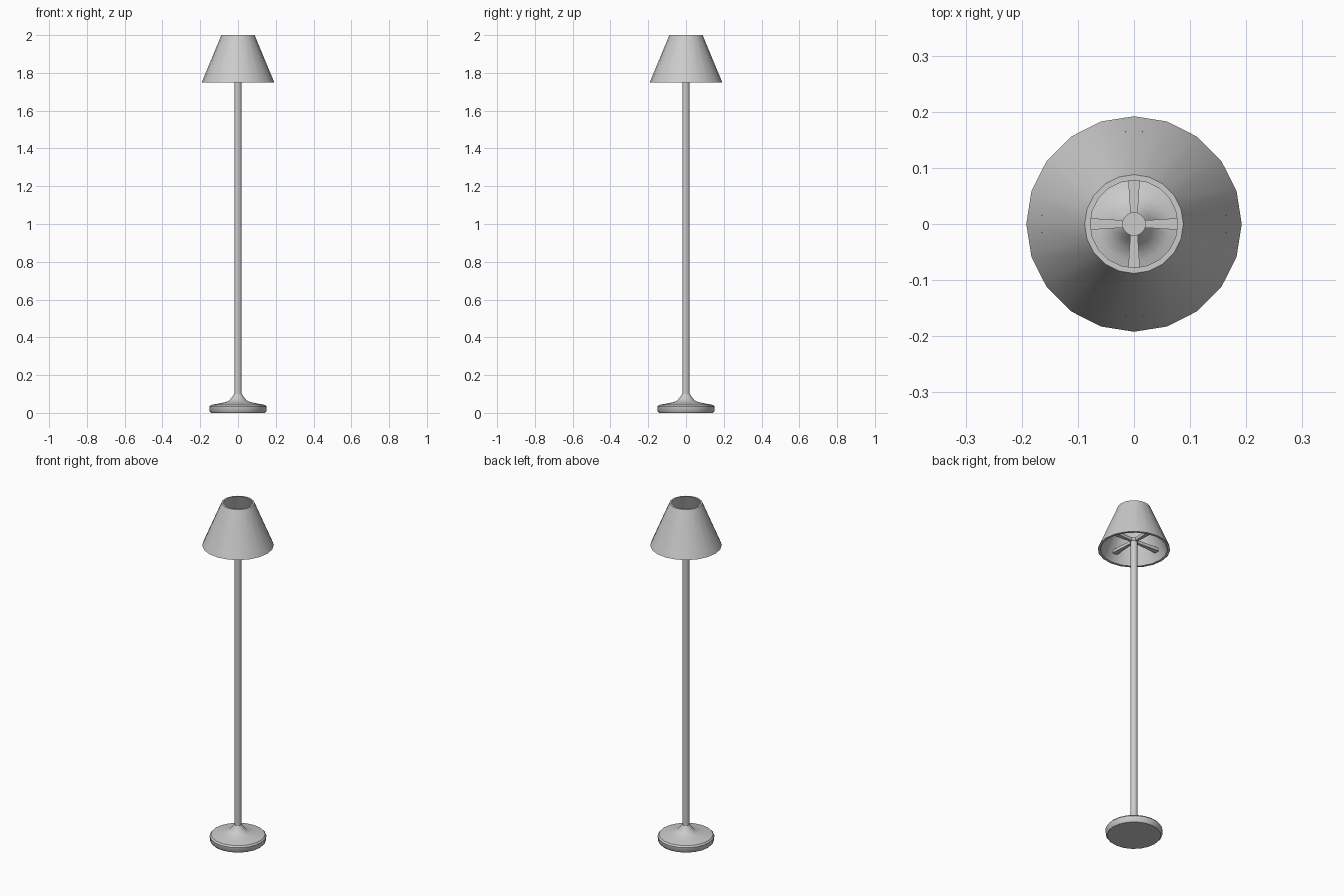
import bpy, bmesh, math

if "Cube" in bpy.data.objects:
    bpy.data.objects.remove(bpy.data.objects["Cube"])

SIDES = 20


def finish(name, bm, smooth=True):
    bmesh.ops.remove_doubles(bm, verts=bm.verts, dist=1e-5)
    bmesh.ops.recalc_face_normals(bm, faces=bm.faces)
    mesh = bpy.data.meshes.new(name)
    bm.to_mesh(mesh)
    bm.free()
    ob = bpy.data.objects.new(name, mesh)
    bpy.context.collection.objects.link(ob)
    if smooth:
        bpy.ops.object.select_all(action='DESELECT')
        bpy.context.view_layer.objects.active = ob
        ob.select_set(True)
        bpy.ops.object.shade_smooth_by_angle(angle=math.radians(40))
    return ob


def lathe(name, profile, closed=False):
    """Revolve (radius, height) points about z."""
    bm = bmesh.new()
    vs = [bm.verts.new((r, 0, z)) for r, z in profile]
    pairs = list(zip(vs, vs[1:])) + ([(vs[-1], vs[0])] if closed else [])
    edges = [bm.edges.new(p) for p in pairs]
    bmesh.ops.spin(bm, geom=vs + edges, cent=(0, 0, 0), axis=(0, 0, 1),
                   angle=2 * math.pi, steps=SIDES, use_merge=True)
    return finish(name, bm)


# Weighted base, flaring up into the pole
lathe("base", [(0, 0), (0.143, 0), (0.15, 0.008), (0.152, 0.033), (0.145, 0.042),
               (0.10, 0.050), (0.065, 0.057), (0.045, 0.067), (0.03, 0.085),
               (0.02, 0.10), (0, 0.10)])

# Straight pole
lathe("pole", [(0, 0.09), (0.019, 0.09), (0.019, 1.795), (0.021, 1.797),
               (0.021, 1.815), (0, 1.815)])

# Hollow tapered shade with wall thickness
lathe("shade", [(0.192, 1.75), (0.088, 2.0), (0.078, 2.0), (0.178, 1.75)], closed=True)

# Four flared arms holding the shade
for i in range(4):
    a = i * math.pi / 2
    bm = bmesh.new()
    outline = [(0.01, -0.006), (0.165, -0.016), (0.165, 0.016), (0.01, 0.006)]
    face = bm.faces.new([bm.verts.new((x * math.cos(a) - y * math.sin(a),
                                       x * math.sin(a) + y * math.cos(a), 1.793))
                         for x, y in outline])
    ext = bmesh.ops.extrude_face_region(bm, geom=[face])["geom"]
    bmesh.ops.translate(bm, vec=(0, 0, 0.018),
                        verts=[v for v in ext if isinstance(v, bmesh.types.BMVert)])
    finish(f"shade_arm_{i + 1}", bm, smooth=False)
